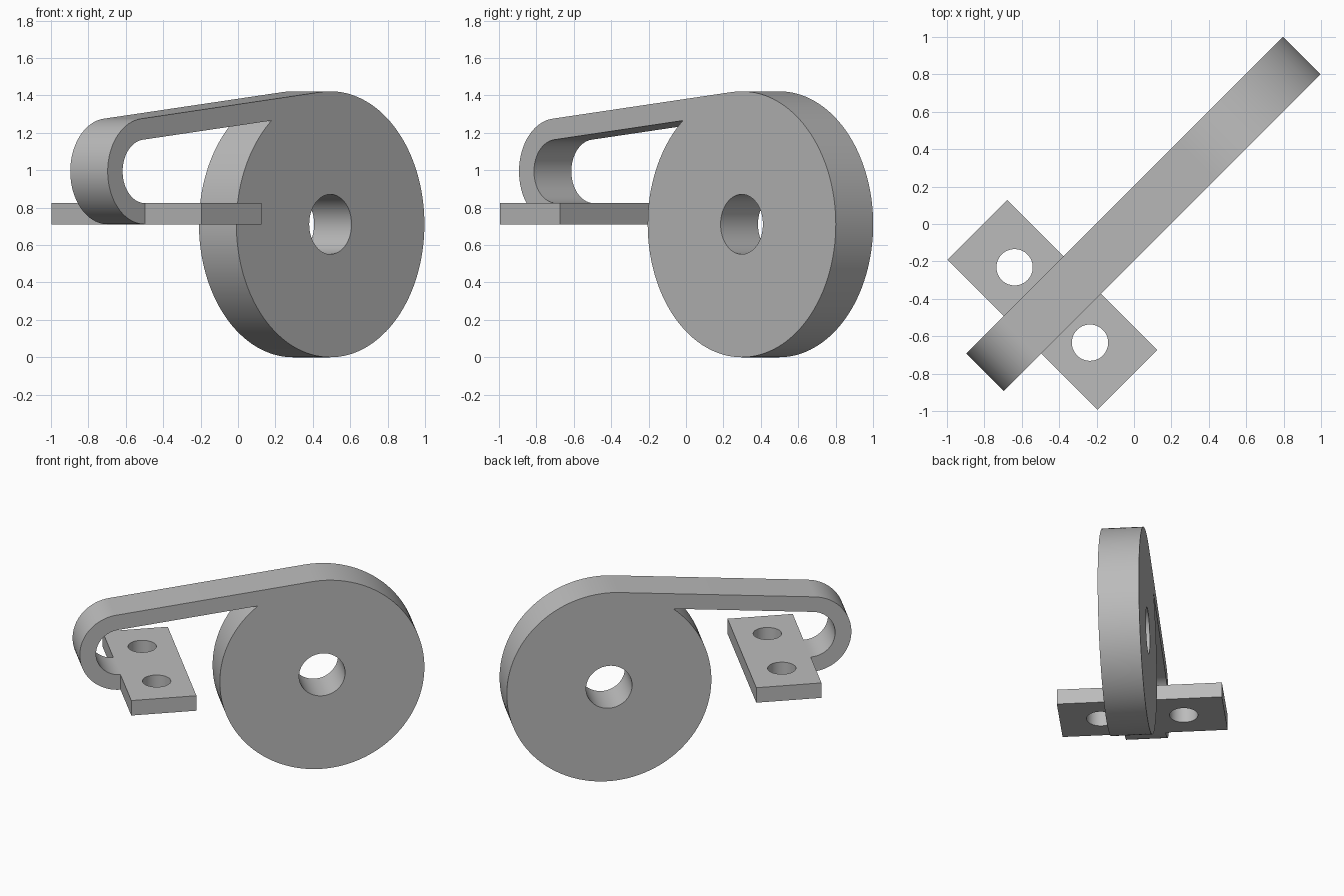
import bpy, math
from math import pi, cos, sin

if "Cube" in bpy.data.objects:
    bpy.data.objects.remove(bpy.data.objects["Cube"])

TURN = pi / 4                      # the whole part is turned 45 degrees about z
HALF_W = 0.1414                    # half width of the spring band and disc
DISC, DISC_R, BORE_R = (0.56, 0.711), 0.711, 0.16
HOOK, HOOK_R, THICK = (-0.841, 0.994), 0.283, 0.113

metal = bpy.data.materials.new("grey metal")
metal.diffuse_color = (0.50, 0.50, 0.50, 1)
metal.use_nodes = True
metal.node_tree.nodes["Principled BSDF"].inputs["Base Color"].default_value = metal.diffuse_color


def arc(centre, r, a0, a1):
    n = max(8, int(abs(a1 - a0) / (2 * pi) * 128))
    return [(centre[0] + r * cos(a0 + (a1 - a0) * i / n),
             centre[1] + r * sin(a0 + (a1 - a0) * i / n)) for i in range(n + 1)]


def circle(centre, r):
    return arc(centre, r, 0, 2 * pi)[:-1]


def plate_from(name, loops, half_depth, location, rotation):
    """Extrude a flat outline with holes into a solid mesh."""
    curve = bpy.data.curves.new(name, 'CURVE')
    curve.dimensions = '2D'
    curve.fill_mode = 'BOTH'
    curve.extrude = half_depth
    for loop in loops:
        spline = curve.splines.new('POLY')
        spline.points.add(len(loop) - 1)
        for p, (x, y) in zip(spline.points, loop):
            p.co = (x, y, 0, 1)
        spline.use_cyclic_u = True
    obj = bpy.data.objects.new(name, curve)
    bpy.context.collection.objects.link(obj)
    obj.location, obj.rotation_euler = location, rotation
    bpy.ops.object.select_all(action='DESELECT')
    obj.select_set(True)
    bpy.context.view_layer.objects.active = obj
    bpy.ops.object.convert(target='MESH')
    obj = bpy.context.object
    # weld caps to walls
    bpy.ops.object.mode_set(mode='EDIT')
    bpy.ops.mesh.select_all(action='SELECT')
    bpy.ops.mesh.remove_doubles(threshold=0.0001)
    bpy.ops.mesh.normals_make_consistent(inside=False)
    bpy.ops.object.mode_set(mode='OBJECT')
    obj.data.materials.clear()
    obj.data.materials.append(metal)
    bpy.ops.object.shade_smooth_by_angle(angle=math.radians(30))
    return obj


# Disc, straight arm and hook: one outline, arm tangent to both rounds
du, dz = DISC[0] - HOOK[0], DISC[1] - HOOK[1]
tangent = pi / 2 + math.atan2(dz, du) + math.asin((DISC_R - HOOK_R) / math.hypot(du, dz))
notch = tangent + math.acos((DISC_R - THICK) / DISC_R)
outline = (arc(HOOK, HOOK_R, 1.5 * pi, tangent)
           + arc(DISC, DISC_R, tangent, notch - 2 * pi)
           + arc(HOOK, HOOK_R - THICK, tangent, 1.5 * pi))
plate_from("disc_with_hooked_arm", [outline, circle(DISC, BORE_R)],
           HALF_W, (-0.002, 0.002, 0), (pi / 2, 0, TURN))

# Mounting plate with two screw holes
u0, u1, v = -0.841, -0.388, 0.567
plate_outline = [(u0, -v), (u1, -v), (u1, v), (u0, v)]
holes = [circle((-0.615, s * 0.285), 0.097) for s in (-1, 1)]
plate_from("mounting_plate", [plate_outline] + holes,
           THICK / 2, (-0.002, 0.002, 0.711 + THICK / 2), (0, 0, TURN))
